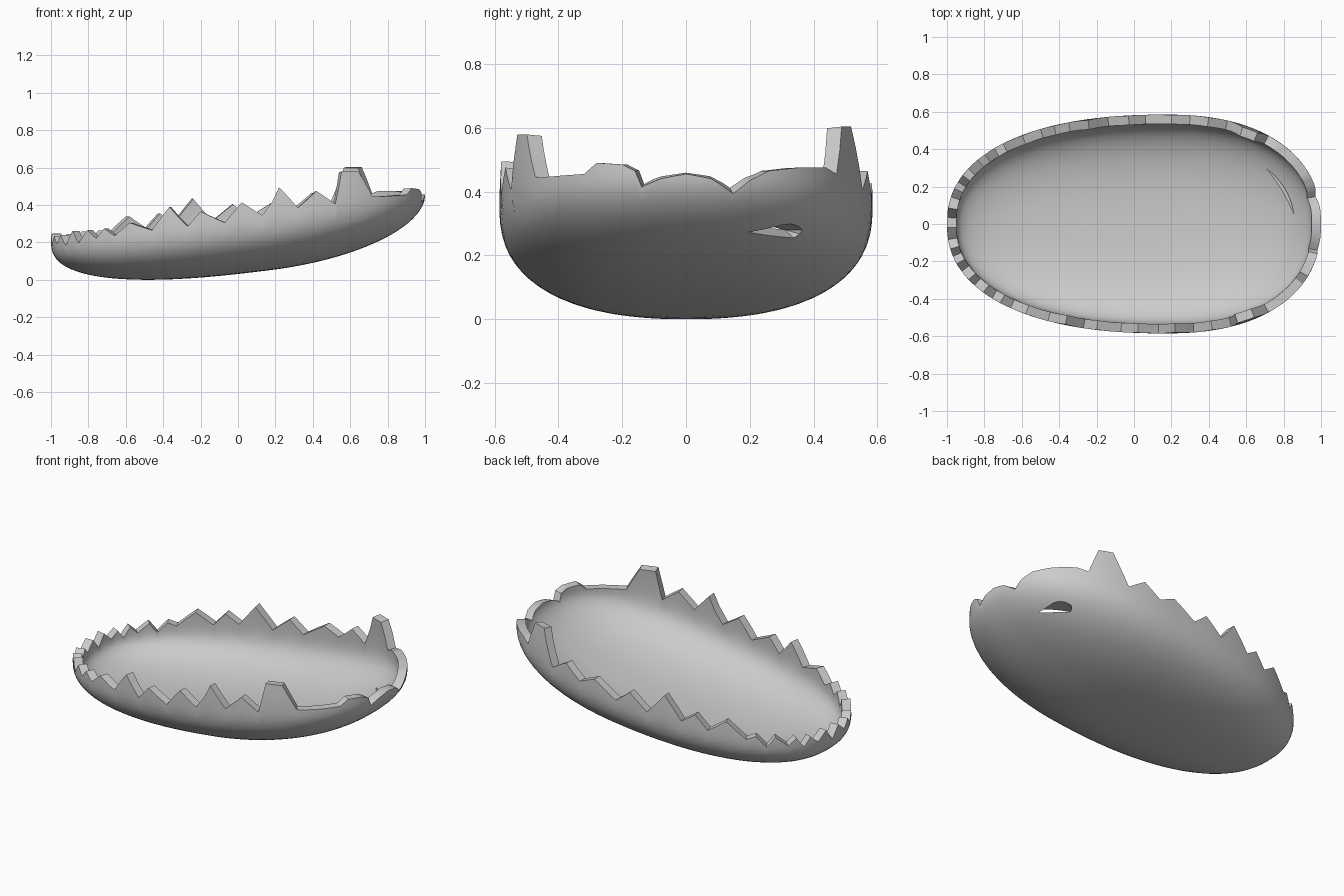
import bpy, bmesh, math, random
from mathutils import Vector

if "Cube" in bpy.data.objects:
    bpy.data.objects.remove(bpy.data.objects["Cube"])

random.seed(4)
CX, LEFT, RIGHT, WIDTH, N = 0.17, 1.17, 0.83, 0.585, 2.3   # plan outline
DEPTH, DOME, WALL = 0.30, 1.0, 0.05


def spow(v, e):
    return math.copysign(abs(v) ** e, v)


def plan(t, r=1.0):
    u, v = spow(math.cos(t), 2 / N) * r, spow(math.sin(t), 2 / N) * r
    return CX + u * (RIGHT if u > 0 else LEFT), v * WIDTH


def brim(x):            # tilted widest plane of the shell
    return 0.325 + 0.125 * x


def t_from_x(x):        # angle of an outline point on the back side
    u = (x - CX) / (RIGHT if x > CX else LEFT)
    return math.acos(spow(u, N / 2))


def t_from_y(y):        # angle of an outline point at the right end
    return math.asin(spow(y / WIDTH, N / 2))


# Broken rim: (position, height)
right_back = [(0, .45), (.08, .435), (.15, .39), (.2, .43), (.26, .46), (.35, .47), (.44, .47)]
back = [(.72, .45), (.67, .60), (.59, .60), (.5, .40), (.4, .46), (.3, .38), (.2, .42),
        (.06, .33), (-.03, .40), (-.14, .31), (-.25, .43), (-.35, .30), (-.43, .35),
        (-.5, .27), (-.6, .335), (-.70, .24)]
front = [(-.66, .23), (-.58, .30), (-.46, .26), (-.37, .385), (-.27, .28), (-.20, .36),
         (-.07, .30), (.02, .41), (.13, .34), (.22, .49), (.32, .38), (.42, .47), (.52, .40),
         (.56, .575), (.65, .575), (.72, .44)]
right_front = [(-.45, .44), (-.32, .45), (-.28, .485), (-.2, .48), (-.16, .46), (-.14, .41),
               (-.08, .435)]

rim = [(t_from_y(y), z) for y, z in right_back] + [(t_from_x(x), z) for x, z in back]
t0, t1 = rim[-1][0], 2 * math.pi - t_from_x(front[0][0])
TEETH = 11
for k in range(1, 2 * TEETH):           # small teeth round the narrow end
    t = t0 + (t1 - t0) * (k + random.uniform(-.2, .2)) / (2 * TEETH)
    up = random.uniform(.025, .045) if k % 2 else random.uniform(-.035, -.01)
    rim.append((t, brim(plan(t)[0]) + up))
rim += [(2 * math.pi - t_from_x(x), z) for x, z in front]
rim += [(2 * math.pi + t_from_y(y), z) for y, z in right_front]

# Columns around the shell
cols = []
for (a, za), (b, zb) in zip(rim, rim[1:] + [(2 * math.pi, rim[0][1])]):
    n = max(1, math.ceil((b - a) / math.radians(3)))
    cols += [(a + (b - a) * i / n, za + (zb - za) * i / n) for i in range(n)]


def column(t, z_rim):
    p = 2.5 - 0.45 * max(0, math.cos(t))
    pts = []
    for k in range(1, 19):              # bowl part
        phi = math.radians(75) * k / 18
        x, y = plan(t, math.sin(phi) ** (2 / p))
        h = -DEPTH * math.cos(phi) ** (2 / p)
        pts.append((x, y, brim(x) + h))
    h_rim = z_rim - brim(plan(t)[0])
    for k in range(1, 6):               # wall part up to the broken edge
        g = h + (h_rim - h) * k / 5
        r = (1 - (-g / DEPTH) ** p) ** (1 / p) if g < 0 else math.sqrt(1 - (g / DOME) ** 2)
        x, y = plan(t, r)
        pts.append((x, y, brim(x) + g))
    return pts


# Shell
bm = bmesh.new()
grid = [[bm.verts.new(p) for p in column(t, z)] for t, z in cols]
pole = bm.verts.new((CX, 0, brim(CX) - DEPTH))
for i, a in enumerate(grid):
    b = grid[(i + 1) % len(grid)]
    bm.faces.new((pole, b[0], a[0]))
    for j in range(len(a) - 1):
        bm.faces.new((a[j], b[j], b[j + 1], a[j + 1]))
bmesh.ops.recalc_face_normals(bm, faces=bm.faces)
low = min(v.co.z for v in bm.verts)
bmesh.ops.translate(bm, verts=bm.verts, vec=(0, 0, -low))
if min(bm.faces, key=lambda f: f.calc_center_median().z).normal.z > 0:
    bmesh.ops.reverse_faces(bm, faces=bm.faces)
mesh = bpy.data.meshes.new("broken_shell")
bm.to_mesh(mesh)
bm.free()
shell = bpy.data.objects.new("broken_shell", mesh)
bpy.context.collection.objects.link(shell)
solid = shell.modifiers.new("wall", 'SOLIDIFY')
solid.thickness, solid.offset = WALL, -1

# Cutter for the small crack in the wide end
bm = bmesh.new()
for p in [(.80, .33, .26), (.80, .36, .295), (.80, .41, .28), (.80, .42, .25), (.80, .39, .21),
          (.70, .31, .28), (.78, .26, .30), (.885, .0, .335)]:
    bm.verts.new(Vector(p))
bmesh.ops.convex_hull(bm, input=bm.verts)
bmesh.ops.recalc_face_normals(bm, faces=bm.faces)
mesh = bpy.data.meshes.new("crack_cutter")
bm.to_mesh(mesh)
bm.free()
cutter = bpy.data.objects.new("crack_cutter", mesh)
bpy.context.collection.objects.link(cutter)
cutter.hide_render = True
cutter.hide_set(True)
cut = shell.modifiers.new("crack", 'BOOLEAN')
cut.operation, cut.object, cut.solver = 'DIFFERENCE', cutter, 'EXACT'

# Bake the modifiers and smooth the curved faces
bpy.context.view_layer.objects.active = shell
shell.select_set(True)
for m in ("wall", "crack"):
    bpy.ops.object.modifier_apply(modifier=m)
bpy.ops.object.shade_smooth_by_angle(angle=math.radians(30))
